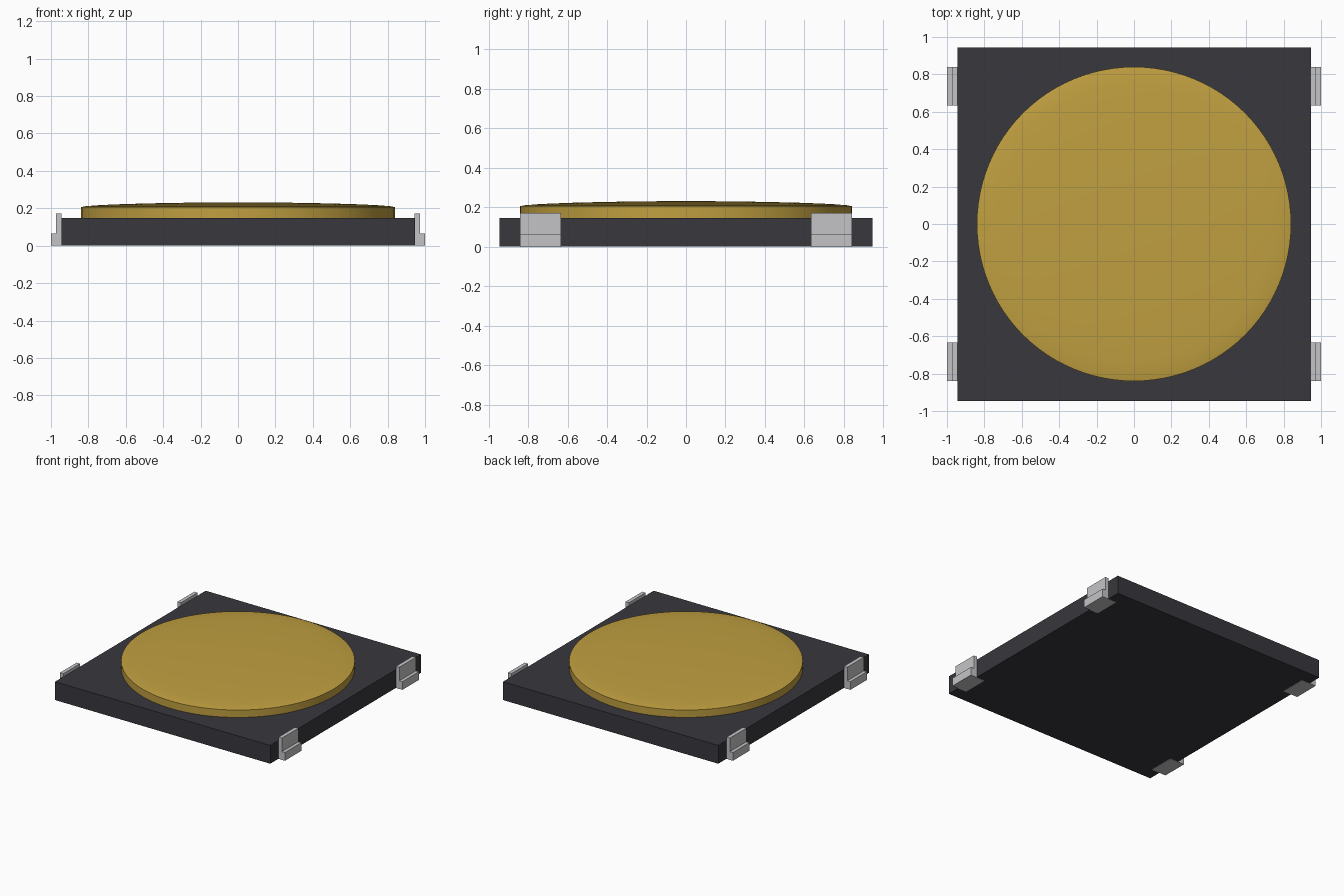
import bpy, bmesh, math

cube = bpy.data.objects.get("Cube")
if cube:
    bpy.data.objects.remove(cube, do_unlink=True)


def material(name, rgb, metallic=0.0):
    m = bpy.data.materials.new(name)
    m.use_nodes = True
    m.diffuse_color = (*rgb, 1)
    m.node_tree.nodes["Principled BSDF"].inputs["Base Color"].default_value = (*rgb, 1)
    return m


charcoal = material("charcoal plastic", (0.040, 0.038, 0.046))
gold = material("gold", (0.53, 0.35, 0.052))
silver = material("silver metal", (0.55, 0.55, 0.565))


def add_object(name, bm, mat):
    bmesh.ops.recalc_face_normals(bm, faces=bm.faces)
    mesh = bpy.data.meshes.new(name)
    bm.to_mesh(mesh)
    bm.free()
    mesh.materials.append(mat)
    ob = bpy.data.objects.new(name, mesh)
    bpy.context.collection.objects.link(ob)
    return ob


# Square base plate
HALF, BOTTOM, TOP = 0.945, 0.002, 0.147
bm = bmesh.new()
bmesh.ops.create_cube(bm, size=1)
for v in bm.verts:
    v.co.x *= 2 * HALF
    v.co.y *= 2 * HALF
    v.co.z = TOP if v.co.z > 0 else BOTTOM
add_object("base_plate", bm, charcoal)

# Shallow domed disc: a profile spun about z
profile = [(0, 0.13), (0.84, 0.13), (0.84, 0.206), (0.815, 0.211), (0.74, 0.217),
           (0.6, 0.223), (0.4, 0.228), (0.2, 0.231), (0, 0.232)]
bm = bmesh.new()
pts = [bm.verts.new((r, 0, z)) for r, z in profile]
edges = [bm.edges.new(pair) for pair in zip(pts, pts[1:])]
bmesh.ops.spin(bm, geom=pts + edges, cent=(0, 0, 0), axis=(0, 0, 1),
               angle=math.tau, steps=96)
bmesh.ops.remove_doubles(bm, verts=bm.verts, dist=1e-4)
disc = add_object("domed_disc", bm, gold)
bpy.ops.object.select_all(action="DESELECT")
disc.select_set(True)
bpy.context.view_layer.objects.active = disc
bpy.ops.object.shade_smooth_by_angle(angle=math.radians(30))

# Stepped metal contacts that clip the sides and fold under the base
section = [(0.872, 0), (1.0, 0), (1.0, 0.065), (0.973, 0.065), (0.973, 0.172),
           (0.943, 0.172), (0.943, 0.03), (0.872, 0.03)]
for side, sx in (("left", 1), ("right", -1)):
    for end, sy in (("front", -1), ("back", 1)):
        bm = bmesh.new()
        face = bm.faces.new([bm.verts.new((sx * x, sy * 0.633, z)) for x, z in section])
        out = bmesh.ops.extrude_face_region(bm, geom=[face])
        moved = [g for g in out["geom"] if isinstance(g, bmesh.types.BMVert)]
        bmesh.ops.translate(bm, verts=moved, vec=(0, sy * 0.207, 0))
        add_object(f"contact_{end}_{side}", bm, silver)
